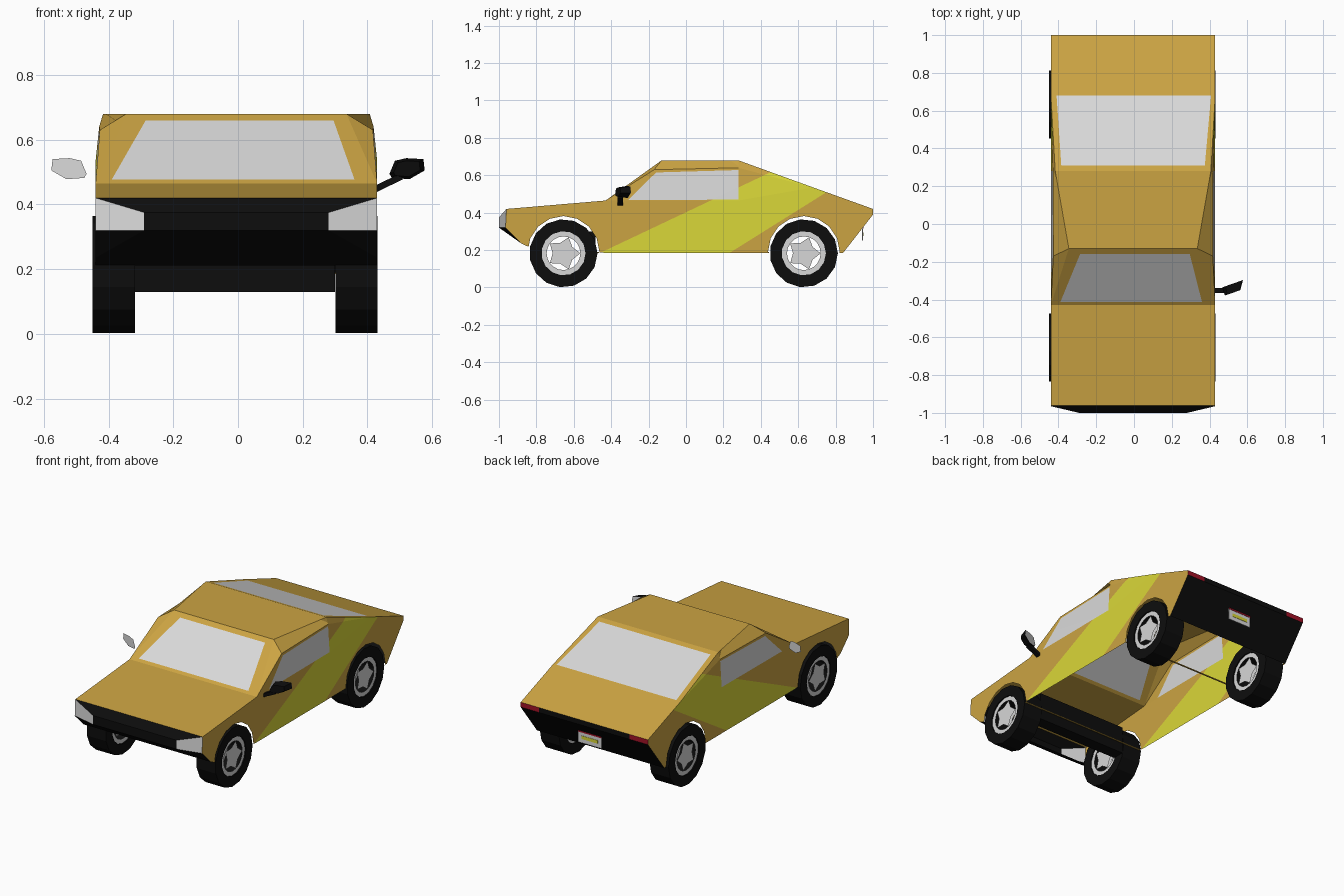
import bpy, bmesh
from math import sin, cos, pi
from mathutils import Vector

if "Cube" in bpy.data.objects:
    bpy.data.objects.remove(bpy.data.objects["Cube"])


def material(name, r, g, b):
    m = bpy.data.materials.new(name)
    m.use_nodes = True
    m.diffuse_color = (r, g, b, 1)
    node = next(n for n in m.node_tree.nodes if n.type == "BSDF_PRINCIPLED")
    node.inputs["Base Color"].default_value = (r, g, b, 1)
    node.inputs["Roughness"].default_value = 0.8
    return m


GOLD = material("gold paint", 0.6, 0.37, 0.055)
YELLOW = material("yellow stripe", 0.7, 0.68, 0.04)
BLACK = material("black trim", 0.004, 0.004, 0.004)
GLASS = material("pale glass", 0.7, 0.7, 0.7)
RED = material("red lamp", 0.36, 0.006, 0.02)
SILVER = material("silver rim", 0.68, 0.68, 0.68)
MATS = [GOLD, YELLOW, BLACK, GLASS, RED]
SHIFT = -0.005


def finish(bm, name, mats):
    bmesh.ops.recalc_face_normals(bm, faces=bm.faces[:])
    me = bpy.data.meshes.new(name)
    bm.to_mesh(me)
    bm.free()
    for m in mats:
        me.materials.append(m)
    ob = bpy.data.objects.new(name, me)
    bpy.context.collection.objects.link(ob)
    return ob


def box(name, mat, low, high):
    bm = bmesh.new()
    bmesh.ops.create_cube(bm, size=1)
    for v in bm.verts:
        v.co = [lo + (c + 0.5) * (hi - lo) for c, lo, hi in zip(v.co, low, high)]
    return finish(bm, name, [mat])


def cut(bm, poly, i, j, accept):
    """Cut a convex counter-clockwise outline, given on axes i and j, into accepted faces."""
    planes = []
    for a, b in zip(poly, poly[1:] + poly[:1]):
        co, no = Vector(), Vector()
        co[i], co[j] = a
        no[i], no[j] = b[1] - a[1], a[0] - b[0]
        planes.append((co, no.normalized()))

    def inside(count):
        bm.normal_update()
        found = []
        for f in bm.faces:
            c = f.calc_center_median()
            if accept(c, f.normal) and all((c - p).dot(n) < 0 for p, n in planes[:count]):
                found.append(f)
        return found

    for k, (co, no) in enumerate(planes):
        faces = inside(k)
        geom = faces + list({e for f in faces for e in f.edges}) + list({v for f in faces for v in f.verts})
        bmesh.ops.bisect_plane(bm, geom=geom, dist=1e-5, plane_co=co, plane_no=no)
    return inside(len(planes))


def paint(faces, mat):
    for f in faces:
        f.material_index = MATS.index(mat)


# Body shell: each capital is a point on the left side, its small letter the mirrored one
SIDE = 0.435
POINTS = {
    "H": (SIDE, -0.96, 0.42), "N": (SIDE, -0.965, 0.32), "U": (SIDE, -0.88, 0.235),
    "J": (SIDE, -0.83, 0.212), "K": (SIDE, -0.43, 0.185), "F": (SIDE, 0.28, 0.185),
    "L": (SIDE, 0.84, 0.185), "T": (SIDE, 1, 0.39), "R": (SIDE, 1, 0.42),
    "D": (SIDE, 0.68, 0.535), "E": (SIDE, 0.28, 0.465), "A": (SIDE, -0.43, 0.465),
    "B": (0.34, -0.13, 0.68), "C": (0.412, 0.28, 0.68),
    "W": (0.422, -0.17, 0.63), "V": (0.424, 0.28, 0.64),
    "P": (0.285, -1, 0.375), "Q": (0.285, -1, 0.32),
}
bm = bmesh.new()
corner = {}
for key, (x, y, z) in POINTS.items():
    corner[key] = bm.verts.new((x, y, z))
    corner[key.lower()] = bm.verts.new((-x, y, z))


def panels(names, mat, mirrored):
    for name in names.split():
        for n in ([name, name.swapcase()] if mirrored else [name]):
            paint([bm.faces.new([corner[c] for c in n])], mat)


panels("HNUJKA AKFE EFLTRD ABW WBCV AWVE EVD VCD", GOLD, True)
panels("HAah ABba BCcb CDdc DRrd", GOLD, False)
panels("HPph PQqp QUuq UJju RTtr TLlt", BLACK, False)
panels("QNU", BLACK, True)
panels("HPQN", GLASS, True)
bmesh.ops.recalc_face_normals(bm, faces=bm.faces[:])


def flank(c, n):
    return abs(n.x) > 0.6 and c.y > -0.95


# Wheel arches, side stripes and windows
AXLES = (-0.655, 0.63)
for y in AXLES:
    arch = [(y + 0.192 * cos(2 * pi * k / 16), 0.19 + 0.192 * sin(2 * pi * k / 16)) for k in range(16)]
    bmesh.ops.delete(bm, geom=cut(bm, arch, 1, 2, flank), context="FACES")
paint(cut(bm, [(-0.47, 0.18), (0.225, 0.18), (0.76, 0.515), (0.46, 0.62)], 1, 2, flank), YELLOW)
paint(cut(bm, [(-0.31, 0.467), (0.28, 0.47), (0.28, 0.628), (-0.16, 0.615)], 1, 2, flank), GLASS)
paint(cut(bm, [(-0.385, 0.477), (0.365, 0.477), (0.3, 0.66), (-0.28, 0.66)], 0, 2,
          lambda c, n: -0.43 < c.y < -0.13 and abs(n.x) < 0.3), GLASS)
paint(cut(bm, [(-0.38, 0.31), (0.38, 0.31), (0.413, 0.68), (-0.405, 0.68)], 0, 1,
          lambda c, n: c.y > 0.29 and n.z > 0.6), GLASS)
# Tail lamps at both ends of the rear strip
for s in (-1, 1):
    a, b = sorted((s * 0.31, s * 0.44))
    paint(cut(bm, [(a, 0.385), (b, 0.385), (b, 0.43), (a, 0.43)], 0, 2,
              lambda c, n: c.y > 0.99 and abs(n.y) > 0.9), RED)
finish(bm, "body_shell", MATS).location.x = SHIFT


def ring_verts(bm, x, radius, count, turn=0):
    return [bm.verts.new((x, radius * cos(2 * pi * (k + turn) / count),
                          radius * sin(2 * pi * (k + turn) / count))) for k in range(count)]


def bridge(bm, a, b):
    for k in range(len(a)):
        m = (k + 1) % len(a)
        bm.faces.new((a[k], a[m], b[m], b[k]))


# Wheels: square-section tyre with an open star rim on each face
def wheel(name, x, y):
    half = 0.065
    bm = bmesh.new()
    loops = [ring_verts(bm, px, r, 15) for px, r in
             ((-half, 0.118), (-half, 0.182), (half, 0.182), (half, 0.118))]
    for k in range(4):
        bridge(bm, loops[k], loops[(k + 1) % 4])
    finish(bm, name + "_tyre", [BLACK]).location = (x, y, 0.183)
    bm = bmesh.new()
    for px in (-0.058, 0.058):
        outer = ring_verts(bm, px, 0.121, 20)
        inner = ring_verts(bm, px, 0.09, 20)
        bridge(bm, outer, inner)
        hub = ring_verts(bm, px, 0.058, 5, 0.5)
        bm.faces.new(hub)
        for k in range(5):
            tip = inner[(4 * k + 4) % 20]
            bm.faces.new((hub[k], tip, hub[(k + 1) % 5]))
    finish(bm, name + "_rim", [SILVER]).location = (x, y, 0.183)


for end, y in zip(("front", "rear"), AXLES):
    wheel(end + "_left_wheel", 0.366, y)
    wheel(end + "_right_wheel", -0.384, y)

# Underside crossmember and thin sill strips
box("front_crossmember", BLACK, (-0.32, -0.56, 0.13), (0.3, -0.485, 0.3))
for name, y in (("front_sill_strip", -0.47), ("rear_sill_strip", 0.44)):
    box(name, GOLD, (-0.435, y - 0.004, 0.185), (0.425, y + 0.004, 0.19))

# Rear plate with coloured bands
box("rear_plate", GLASS, (-0.085, 0.942, 0.25), (0.075, 0.947, 0.335))
box("rear_plate_top_band", RED, (-0.085, 0.946, 0.315), (0.075, 0.949, 0.335))
box("rear_plate_middle_band", YELLOW, (-0.06, 0.946, 0.275), (0.05, 0.949, 0.295))

# Mirrors: full housing on the left, bare glass on the right
OUTLINE = [(0.468, 0.495), (0.485, 0.535), (0.52, 0.543), (0.573, 0.54),
           (0.577, 0.505), (0.53, 0.478), (0.475, 0.482)]


def mirror_part(name, mat, side, depth, grow):
    bm = bmesh.new()
    back = [bm.verts.new((side * x, -0.335 + (x - 0.468) * 0.35 + grow, z)) for x, z in OUTLINE]
    face = bm.faces.new(back)
    if depth:
        out = bmesh.ops.extrude_face_region(bm, geom=[face])["geom"]
        front = [v for v in out if isinstance(v, bmesh.types.BMVert)]
        mid = Vector((side * 0.52, -0.33, 0.51))
        for v in front:
            v.co = mid + (v.co - mid) * 0.75
            v.co.y -= depth
    finish(bm, name, [mat])


mirror_part("left_mirror_housing", BLACK, 1, 0.045, 0)
mirror_part("left_mirror_glass", GLASS, 1, 0, 0.002)
mirror_part("right_mirror_glass", GLASS, -1, 0, 0)
arm = box("left_mirror_arm", BLACK, (-0.045, -0.014, -0.01), (0.045, 0.014, 0.01))
arm.location = (0.465, -0.352, 0.467)
arm.rotation_euler.y = -0.45
